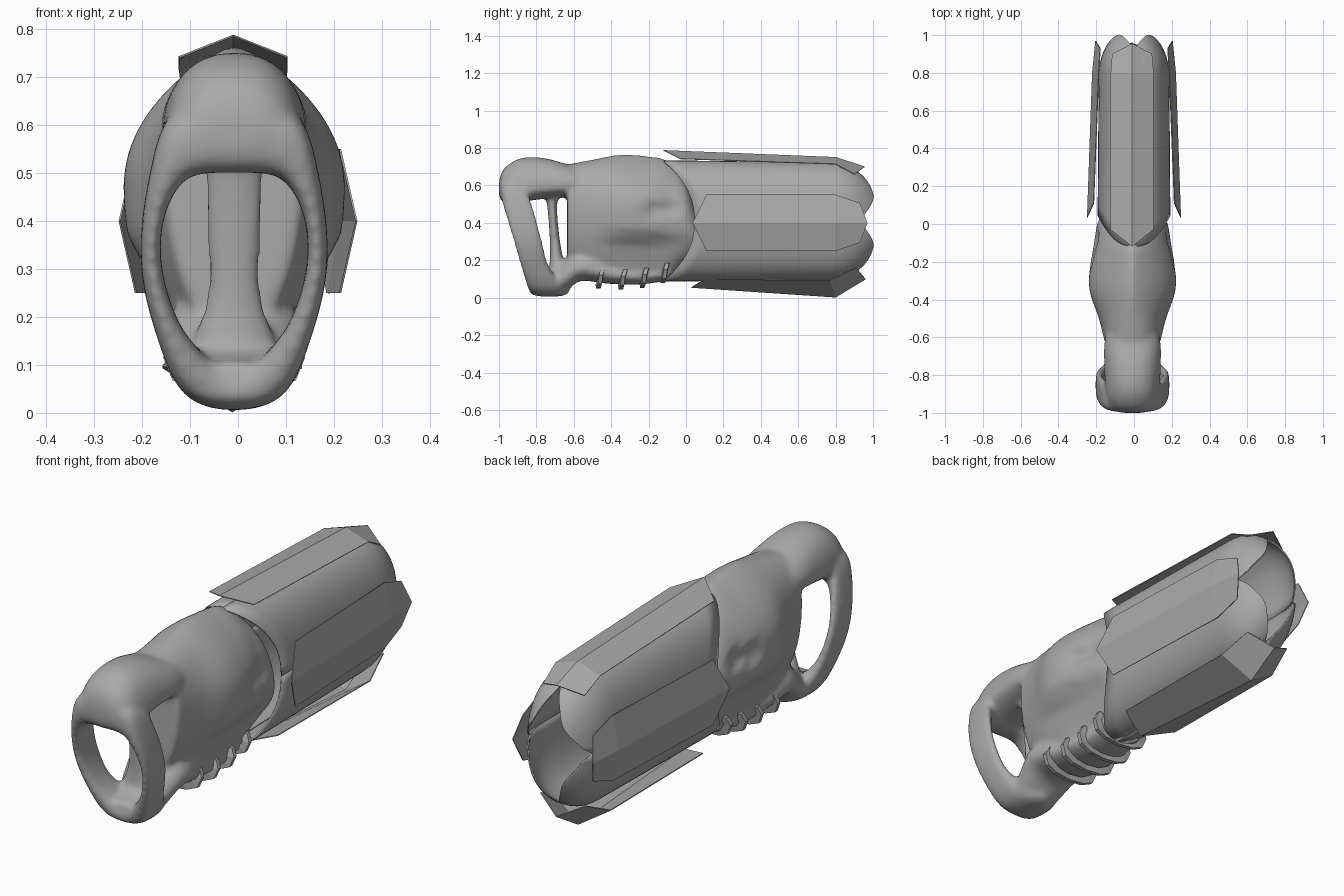
import bpy, bmesh, math
from math import sin, cos, pi, exp

cube = bpy.data.objects.get("Cube")
if cube:
    bpy.data.objects.remove(cube)

GREY = bpy.data.materials.new("neutral grey")
GREY.use_nodes = True
colour = (0.4, 0.4, 0.4, 1)
GREY.diffuse_color = colour
GREY.node_tree.nodes["Principled BSDF"].inputs["Base Color"].default_value = colour


def smooth_shade(obj):
    bpy.ops.object.select_all(action="DESELECT")
    obj.select_set(True)
    bpy.context.view_layer.objects.active = obj
    bpy.ops.object.shade_smooth_by_angle(angle=math.radians(50))


def loft(name, rows, ring=True, loop=False, smooth=True, thick=0):
    """Skin rows of points; ring closes each row, loop joins the last row to the first."""
    bm = bmesh.new()
    grid = [[bm.verts.new(p) for p in row] for row in rows]
    n = len(grid[0])
    for i in range(len(grid) if loop else len(grid) - 1):
        a, b = grid[i], grid[(i + 1) % len(grid)]
        for j in range(n if ring else n - 1):
            k = (j + 1) % n
            bm.faces.new((a[j], a[k], b[k], b[j]))
    if ring and not loop:
        bm.faces.new(grid[0])
        bm.faces.new(grid[-1])
    bmesh.ops.recalc_face_normals(bm, faces=bm.faces)
    mesh = bpy.data.meshes.new(name)
    bm.to_mesh(mesh)
    bm.free()
    mesh.materials.append(GREY)
    obj = bpy.data.objects.new(name, mesh)
    bpy.context.collection.objects.link(obj)
    if thick:
        mod = obj.modifiers.new("thickness", "SOLIDIFY")
        mod.thickness, mod.offset = thick, 0
    if smooth:
        smooth_shade(obj)
    return obj


def spline(keys, steps):
    """Catmull-Rom interpolation of key tuples."""
    out = []
    for i in range(len(keys) - 1):
        p = [keys[max(i - 1, 0)], keys[i], keys[i + 1], keys[min(i + 2, len(keys) - 1)]]
        for s in range(steps):
            t = s / steps
            out.append([0.5 * (2 * b + (c - a) * t + (2 * a - 5 * b + 4 * c - d) * t * t
                               + (3 * b - a - 3 * c + d) * t ** 3) for a, b, c, d in zip(*p)])
    return out + [list(keys[-1])]


def power(v, e):
    return math.copysign(abs(v) ** e, v)


def bump(y, z, cy, cz, ry, rz):
    return exp(-((y - cy) / ry) ** 4 - ((z - cz) / rz) ** 4)


def section(y, low, mid, high, width, crown=0.85, n=48):
    """Egg-shaped cross-section with sunken cheeks and a side slot."""
    row = []
    for i in range(n):
        a = 2 * pi * i / n
        s, c = sin(a), cos(a)
        z = mid + s * (high - mid if s > 0 else mid - low)
        x = width * power(c, crown if s > 0 else 0.9)
        x *= 1 - 0.22 * bump(y, z, -0.24, 0.23, 0.22, 0.095) - 0.12 * bump(y, z, -0.13, 0.47, 0.09, 0.035)
        row.append((x, y, z))
    return row


# Head shell: y, bottom, widest height, top, half width, crown sharpness
head = loft("head", [section(*k) for k in spline([
    (-0.635, 0.17, 0.52, 0.712, 0.145, 0.8), (-0.5, 0.10, 0.48, 0.738, 0.178, 1.05),
    (-0.35, 0.08, 0.48, 0.766, 0.228, 1.6), (-0.2, 0.09, 0.46, 0.757, 0.224, 1.6),
    (-0.1, 0.10, 0.42, 0.732, 0.205, 1.3), (0.0, 0.17, 0.40, 0.63, 0.187, 0.9),
    (0.06, 0.21, 0.33, 0.45, 0.155, 0.85)], 6)])

# Snout hood reaching forward over the mouth
snout = loft("snout", [section(*k) for k in spline([
    (-1.0, 0.545, 0.58, 0.62, 0.06), (-0.98, 0.51, 0.58, 0.68, 0.105),
    (-0.93, 0.505, 0.58, 0.725, 0.135), (-0.86, 0.515, 0.58, 0.75, 0.145),
    (-0.75, 0.53, 0.59, 0.745, 0.15), (-0.63, 0.54, 0.6, 0.712, 0.15),
    (-0.5, 0.56, 0.6, 0.68, 0.12)], 4)])

# Slanted mouth ring: inner x z, outer x z, front y, back y
half = [(0, 0.50, 0, 0.63, -1.0, -0.86), (0.095, 0.49, 0.13, 0.62, -0.99, -0.85),
        (0.145, 0.41, 0.178, 0.49, -0.965, -0.81), (0.15, 0.30, 0.195, 0.32, -0.925, -0.77),
        (0.11, 0.18, 0.165, 0.17, -0.885, -0.735), (0.035, 0.095, 0.105, 0.04, -0.85, -0.66),
        (0, 0.09, 0, 0.005, -0.84, -0.62)]
keys = half + [(-k[0], k[1], -k[2], k[3], k[4], k[5]) for k in half[-2::-1]]
rows = []
for ix, iz, ox, oz, f, b in spline(keys, 10)[:-1]:
    row = []
    for i in range(24):
        u = power(cos(2 * pi * i / 24), 0.7)
        v = power(sin(2 * pi * i / 24), 0.7)
        row.append(((ix + ox + (ox - ix) * u) / 2, (f + b + (b - f) * v) / 2, (iz + oz + (oz - iz) * u) / 2))
    rows.append(row)
mouth = loft("mouth_ring", rows, loop=True)

# Chin and jaw bar
chin = loft("chin", [section(*k) for k in spline([
    (-0.83, 0.055, 0.08, 0.105, 0.06), (-0.77, 0.022, 0.07, 0.12, 0.095),
    (-0.7, 0.006, 0.08, 0.16, 0.11), (-0.63, 0.045, 0.13, 0.22, 0.13),
    (-0.56, 0.09, 0.16, 0.26, 0.145), (-0.42, 0.075, 0.14, 0.24, 0.14),
    (-0.25, 0.07, 0.12, 0.2, 0.125), (-0.08, 0.095, 0.14, 0.2, 0.11)], 4)])

# Upright column inside the mouth: z, y, half width, half depth
column = loft("mouth_column", [[(w * cos(2 * pi * i / 20), y + d * sin(2 * pi * i / 20), z) for i in range(20)]
                               for z, y, w, d in spline([
                                   (0.6, -0.72, 0.075, 0.04), (0.48, -0.715, 0.062, 0.026),
                                   (0.35, -0.705, 0.056, 0.026), (0.24, -0.695, 0.058, 0.032),
                                   (0.17, -0.69, 0.08, 0.042), (0.08, -0.69, 0.1, 0.06)], 4)])

# Fuse the head parts into one continuous skin
bpy.ops.object.select_all(action="DESELECT")
for part in (head, snout, mouth, chin, column):
    part.select_set(True)
bpy.context.view_layer.objects.active = head
bpy.ops.object.join()
head.location.x = -0.008
remesh = head.modifiers.new("fuse", "REMESH")
remesh.mode, remesh.voxel_size, remesh.use_smooth_shade = "VOXEL", 0.011, True
relax = head.modifiers.new("relax", "SMOOTH")
relax.factor, relax.iterations = 0.5, 14

# Clips wrapped under the jaw
for i, (y, lift) in enumerate([(-0.46, 0.0), (-0.34, -0.005), (-0.225, 0.005), (-0.115, 0.03)]):
    side = [(0.118, 0.015, 0.155), (0.132, 0.005, 0.12), (0.115, 0, 0.085), (0.07, -0.005, 0.065)]
    path = side + [(0, -0.01, 0.06)] + [(-x, dy, z) for x, dy, z in reversed(side)]
    loft(f"jaw_clip_{i + 1}", [[(x * (1 + q / 0.1) - 0.008, y + dy + p, z + lift - q * (z < 0.1))
                               for p, q in ((-0.014, -0.012), (0.014, -0.012), (0.01, 0.012), (-0.01, 0.012))]
                              for x, dy, z in path], smooth=False)


# Rear petals that close inward like a bud
def petal(name, sx, sz):
    rows = []
    for i in range(17):
        a = 0.5 * pi * i / 16
        start = 0.045 - 0.165 * sin(a) ** 2
        end = 0.91 + 0.09 * math.sqrt(max(sin(2 * a), 0))
        row = []
        for j in range(25):
            y = start + (end - start) * (1 - (1 - j / 24) ** 1.8)
            fall = max(0, (y - 0.76) / 0.24)
            s = 1 - 0.04 * max(y, 0) - 0.42 * fall ** 2.6
            row.append((sx * 0.19 * s * cos(a) ** 0.85, y, 0.41 + sz * 0.32 * s * sin(a) ** 0.88))
        rows.append(row)
    loft(name, rows, ring=False, thick=0.006)


for sx, side in ((1, "left"), (-1, "right")):
    for sz, level in ((1, "upper"), (-1, "lower")):
        petal(f"{level}_{side}_petal", sx, sz)


# Bent armour plates: ridge points as (y, height), edge points as (half width, y, height)
def plate(name, ridge, edge, place):
    rows = [[place(-u, y, h) for u, y, h in edge],
            [place(0, y, h) for y, h in ridge],
            [place(u, y, h) for u, y, h in edge]]
    loft(name, rows, ring=False, smooth=False, thick=0.004)


plate("top_plate", [(-0.12, 0.787), (0.8, 0.75), (0.955, 0.70)],
      [(0.113, -0.03, 0.742), (0.113, 0.8, 0.714), (0.105, 0.9, 0.66)], lambda u, y, h: (u - 0.01, y, h))
plate("bottom_plate", [(0.03, 0.055), (0.8, 0.003), (0.96, 0.1)],
      [(0.145, 0.1, 0.1), (0.145, 0.77, 0.095), (0.115, 0.91, 0.16)], lambda u, y, h: (u - 0.012, y, h))
for sx, side in ((1, "left"), (-1, "right")):
    plate(f"{side}_plate", [(0.035, 0.247), (0.8, 0.22), (0.97, 0.203)],
          [(0.15, 0.11, 0.213), (0.15, 0.8, 0.186), (0.105, 0.93, 0.178)],
          lambda u, y, h, sx=sx: (sx * h, y, 0.4 + u))
